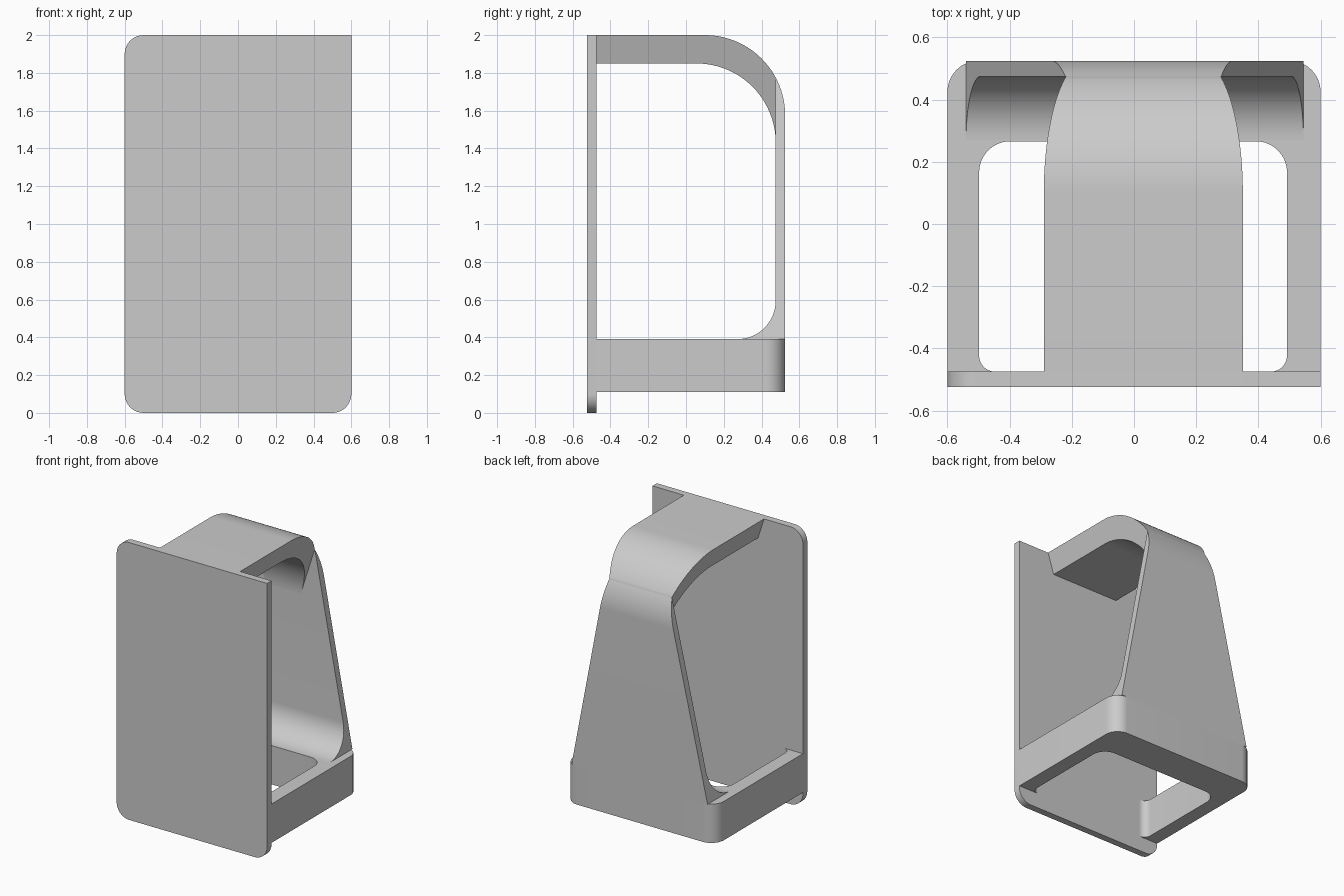
import bpy
import bmesh
import math

cube = bpy.data.objects.get("Cube")
if cube:
    bpy.data.objects.remove(cube, do_unlink=True)

# Single matte grey material
GREY = (0.6, 0.6, 0.6, 1)
grey = bpy.data.materials.new("plain grey")
grey.use_nodes = True
grey.diffuse_color = GREY
grey.node_tree.nodes["Principled BSDF"].inputs["Base Color"].default_value = GREY


def arc(cx, cy, r, start, end, steps=16):
    """Points on a circular arc, angles in degrees."""
    angles = [math.radians(start + (end - start) * i / steps) for i in range(steps + 1)]
    return [(cx + r * math.cos(a), cy + r * math.sin(a)) for a in angles]


def prism(name, profile, near, far):
    """Join two copies of a profile, each placed in space by a function."""
    bm = bmesh.new()
    a = [bm.verts.new(near(*p)) for p in profile]
    b = [bm.verts.new(far(*p)) for p in profile]
    bm.faces.new(a)
    bm.faces.new(b[::-1])
    for i in range(len(a)):
        j = (i + 1) % len(a)
        bm.faces.new((a[j], a[i], b[i], b[j]))
    bmesh.ops.recalc_face_normals(bm, faces=bm.faces)
    mesh = bpy.data.meshes.new(name)
    bm.to_mesh(mesh)
    bm.free()
    mesh.materials.append(grey)
    obj = bpy.data.objects.new(name, mesh)
    bpy.context.collection.objects.link(obj)
    bpy.ops.object.select_all(action='DESELECT')
    obj.select_set(True)
    bpy.context.view_layer.objects.active = obj
    bpy.ops.object.shade_smooth_by_angle(angle=math.radians(30))
    return obj


def line(x0, z0, x1, z1):
    """Side plane: x as a linear function of height."""
    return lambda y, z: (x0 + (x1 - x0) * (z - z0) / (z1 - z0), y, z)


W, FRONT, INNER, BACK = 0.6, -0.525, -0.475, 0.525
WALL = 0.475

# Front plate: three rounded corners and one square corner
plate = (arc(0.5, 0.1, 0.1, -90, 0) + [(W, 2)]
         + arc(-0.5, 1.9, 0.1, 90, 180) + arc(-0.5, 0.1, 0.1, 180, 270))
prism("front_plate", plate, lambda x, z: (x, FRONT, z), lambda x, z: (x, INNER, z))

# Base: U-shaped rim around the opening, closed by the plate
rim = ([(-W, INNER)] + arc(-0.5, 0.425, 0.1, 180, 90)
       + arc(0.5, 0.425, 0.1, 90, 0) + [(W, INNER)]
       + arc(0.44, -0.423, 0.052, -90, 0) + arc(0.392, 0.166, 0.1, 0, 90)
       + arc(-0.398, 0.166, 0.1, 90, 180) + arc(-0.446, -0.423, 0.052, 180, 270))
prism("base_rim", rim, lambda x, y: (x, y, 0.11), lambda x, y: (x, y, 0.39))

# Curved top arm: sides lean inward toward its underside
JOIN = math.degrees(math.asin(0.2 / 0.425))
arm = ([(INNER, 2)] + arc(0.1, 1.575, 0.425, 90, JOIN, 24)
       + arc(0.055, 1.43, 0.42, 0, 90, 24) + [(INNER, 1.85)])
prism("top_arm", arm, line(-0.29, 2, -0.22, 1.78), line(0.35, 2, 0.28, 1.78))

# Tapered back panel with a fillet where it meets the base
panel = (arc(0.27, 0.595, 0.205, -90, 0) + arc(0.1, 1.575, 0.425, JOIN, 0)
         + [(BACK, 0.39)])
prism("back_panel", panel, line(-0.54, 0.39, -0.22, 1.78), line(0.545, 0.39, 0.28, 1.78))
